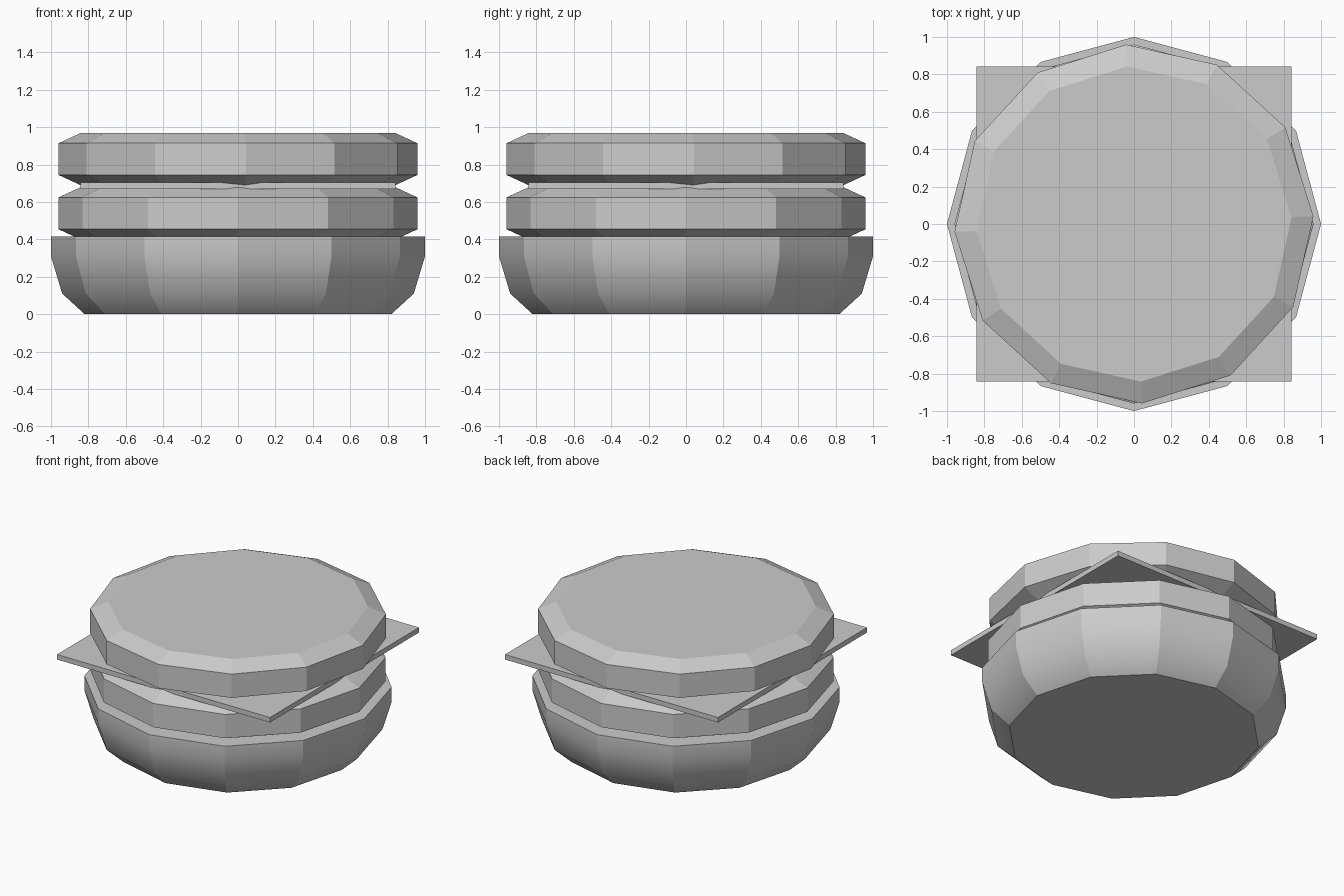
import bpy, bmesh, math

if "Cube" in bpy.data.objects:
    bpy.data.objects.remove(bpy.data.objects["Cube"])

SIDES = 12


def lathe(name, profile, turn=0.0, smooth_rings=()):
    """Twelve-sided solid from (radius, z) points, flat caps at both ends."""
    bm = bmesh.new()
    rings = []
    for r, z in profile:
        ring = []
        for i in range(SIDES):
            a = math.radians(turn) + math.tau * i / SIDES
            ring.append(bm.verts.new((r * math.cos(a), r * math.sin(a), z)))
        rings.append(ring)
    for lo, hi in zip(rings, rings[1:]):
        for i in range(SIDES):
            j = (i + 1) % SIDES
            bm.faces.new((lo[i], lo[j], hi[j], hi[i]))
    bm.faces.new(rings[0][::-1])
    bm.faces.new(rings[-1])
    # every edge is crisp except the chosen rings, which round vertically
    for f in bm.faces:
        f.smooth = bool(smooth_rings)
    for e in bm.edges:
        e.smooth = any(e.verts[0] in rings[k] and e.verts[1] in rings[k]
                       for k in smooth_rings)
    return finish(name, bm)


def finish(name, bm):
    mesh = bpy.data.meshes.new(name)
    bm.to_mesh(mesh)
    bm.free()
    obj = bpy.data.objects.new(name, mesh)
    bpy.context.collection.objects.link(obj)
    return obj


def patty(name, bottom, turn):
    """Chamfered disc."""
    h, c, r, cap = 0.278, 0.054, 0.96, 0.843
    return lathe(name, [(cap, bottom), (r, bottom + c),
                        (r, bottom + h - c), (cap, bottom + h)], turn)


# bottom bun, rounded towards the base
lathe("bottom_bun", [(0.82, 0), (0.94, 0.11), (1.0, 0.31), (1.0, 0.415)],
      smooth_rings=(1, 2))

# two patties, the upper one turned slightly
patty("lower_patty", 0.4, 0)
patty("upper_patty", 0.69, 2.5)

# square cheese slice between the patties
bm = bmesh.new()
bmesh.ops.create_cube(bm, size=1)
bmesh.ops.scale(bm, vec=(1.686, 1.686, 0.036), verts=bm.verts)
bmesh.ops.translate(bm, vec=(0, 0, 0.686), verts=bm.verts)
finish("cheese_slice", bm)
